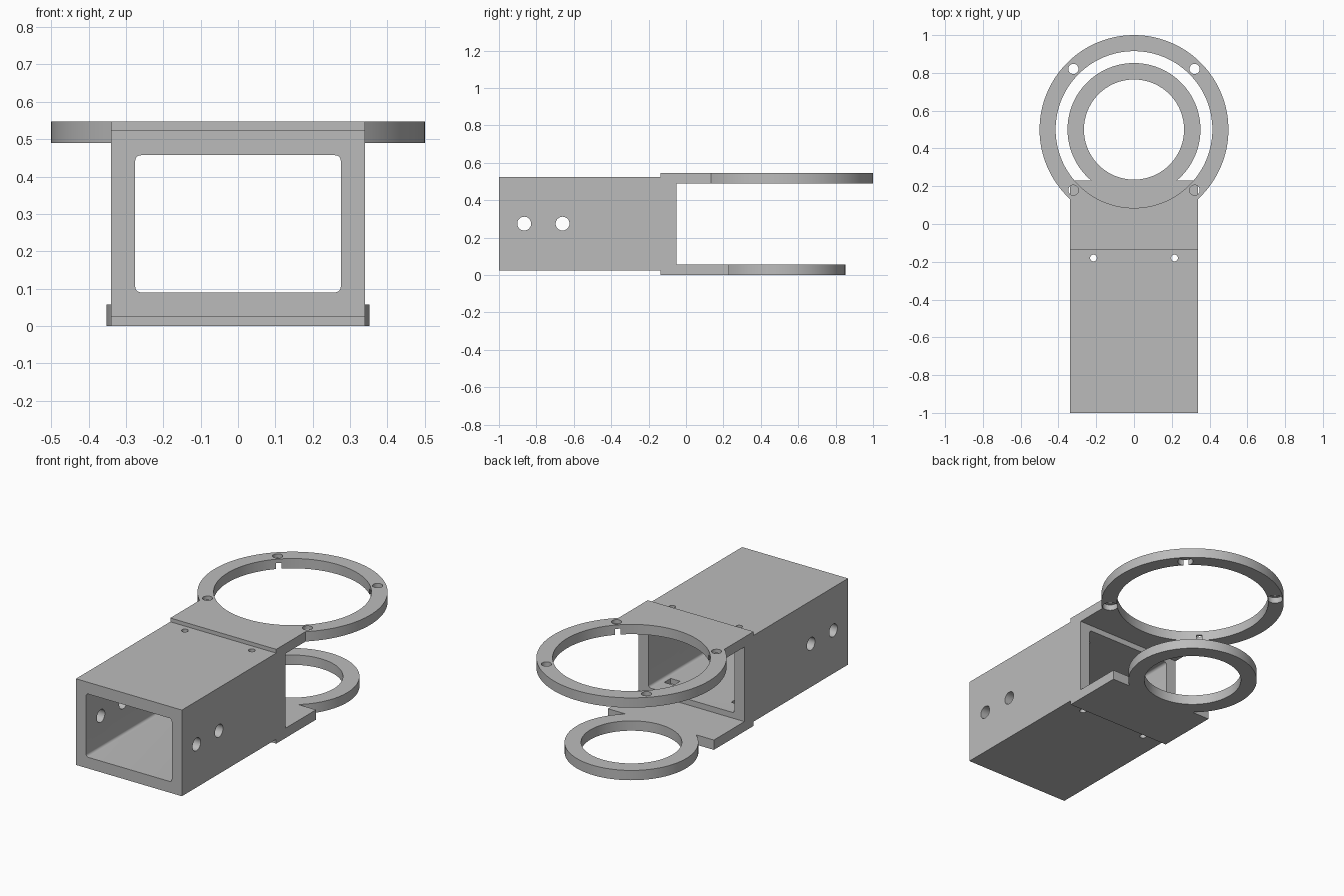
import bpy
import bmesh
from math import cos, sin, pi, atan2, sqrt

cube = bpy.data.objects.get("Cube")
if cube:
    bpy.data.objects.remove(cube, do_unlink=True)

grey = bpy.data.materials.new("plain grey")
grey.use_nodes = True
COLOUR = (0.5, 0.5, 0.5, 1)
grey.diffuse_color = COLOUR
grey.node_tree.nodes["Principled BSDF"].inputs["Base Color"].default_value = COLOUR

MAP = {
    "X": lambda a, b, t: (t, a, b),
    "Y": lambda a, b, t: (a, t, b),
    "Z": lambda a, b, t: (a, b, t),
}


def prism(name, outline, lo, hi, axis="Z"):
    """Extrude a flat outline along an axis from lo to hi."""
    bm = bmesh.new()
    rings = [[bm.verts.new(MAP[axis](a, b, t)) for a, b in outline] for t in (lo, hi)]
    bm.faces.new(rings[0])
    bm.faces.new(rings[1])
    n = len(outline)
    for i in range(n):
        j = (i + 1) % n
        bm.faces.new((rings[0][i], rings[0][j], rings[1][j], rings[1][i]))
    bmesh.ops.recalc_face_normals(bm, faces=bm.faces)
    mesh = bpy.data.meshes.new(name)
    bm.to_mesh(mesh)
    bm.free()
    mesh.materials.append(grey)
    obj = bpy.data.objects.new(name, mesh)
    bpy.context.collection.objects.link(obj)
    return obj


def arc(cx, cy, r, start=0, end=2 * pi, n=32, closed=False):
    steps = n if closed else n - 1
    return [(cx + r * cos(start + (end - start) * i / steps),
             cy + r * sin(start + (end - start) * i / steps)) for i in range(n)]


def circle(cx, cy, r, n=32):
    return arc(cx, cy, r, n=n, closed=True)


def rect(x0, x1, y0, y1):
    return [(x0, y0), (x1, y0), (x1, y1), (x0, y1)]


def rounded_rect(x0, x1, y0, y1, r):
    corners = [(x1 - r, y1 - r), (x0 + r, y1 - r), (x0 + r, y0 + r), (x1 - r, y0 + r)]
    pts = []
    for k, (x, y) in enumerate(corners):
        pts += arc(x, y, r, k * pi / 2, (k + 1) * pi / 2, 7)
    return pts


def cut(target, outline, lo, hi, axis="Z"):
    cutter = prism("cutter", outline, lo, hi, axis)
    cutter.hide_render = True
    mod = target.modifiers.new("cut", "BOOLEAN")
    mod.operation = "DIFFERENCE"
    mod.solver = "EXACT"
    mod.object = cutter
    bpy.context.view_layer.objects.active = target
    bpy.ops.object.modifier_apply(modifier=mod.name)
    bpy.data.objects.remove(cutter, do_unlink=True)


W = 0.34          # half width of body and plates
LIP = -0.135      # front edge of both plates
END = -0.05       # rear end of the body
CY = 0.5          # shared ring centre
TOP = (0.49, 0.547)
BASE = (0.0, 0.057)


def ring_plate(name, radius, shoulder, height):
    """Flat plate running into a round ring, drawn as one outline."""
    x = sqrt(radius ** 2 - (shoulder - CY) ** 2)
    start = atan2(shoulder - CY, x)
    outline = [(-W, LIP), (W, LIP)]
    if W - x > 0.01:
        outline.append((W, shoulder))
    outline += arc(0, CY, radius, start, pi - start, 112)
    if W - x > 0.01:
        outline.append((-W, shoulder))
    return prism(name, outline, *height)


# Hollow rectangular body with rebates that seat the two plates
body = prism("body_sleeve", rect(-W, W, 0.025, 0.525), -1, END, "Y")
cut(body, rounded_rect(-0.275, 0.275, 0.09, 0.457, 0.015), -1.1, 0.1, "Y")
cut(body, rect(-0.4, 0.4, LIP, 0.1), TOP[0], 0.6)
cut(body, rect(-0.4, 0.4, LIP, 0.1), -0.1, BASE[1])

# Side holes, small screw holes and square nut pockets
for y in (-0.865, -0.66):
    cut(body, circle(y, 0.275, 0.037), -0.5, 0.5, "X")
for x in (-0.215, 0.215):
    cut(body, circle(x, -0.18, 0.018, 24), -0.1, 0.7)
    pocket = rect(x - 0.03, x + 0.03, -0.21, -0.15)
    cut(body, pocket, 0.06, 0.12)
    cut(body, pocket, 0.43, 0.487)

# Upper ring with counterbored bolt holes
upper = ring_plate("upper_ring_plate", 0.5, CY - sqrt(0.5 ** 2 - W ** 2), TOP)
cut(upper, circle(0, CY, 0.415, 128), 0.4, 0.7)
for sx in (-1, 1):
    for sy in (-1, 1):
        x, y = sx * 0.321, CY + sy * 0.321
        cut(upper, circle(x, y, 0.027), 0.4, 0.7)
        cut(upper, circle(x, y, 0.042), 0.4, 0.524)

# Smaller lower ring
lower = ring_plate("lower_ring_plate", 0.352, 0.23, BASE)
cut(lower, circle(0, CY, 0.265, 128), -0.1, 0.2)

# Smooth round walls, crisp edges
bpy.ops.object.select_all(action="DESELECT")
for obj in (body, upper, lower):
    obj.select_set(True)
bpy.context.view_layer.objects.active = body
bpy.ops.object.shade_smooth_by_angle(angle=pi / 6)
